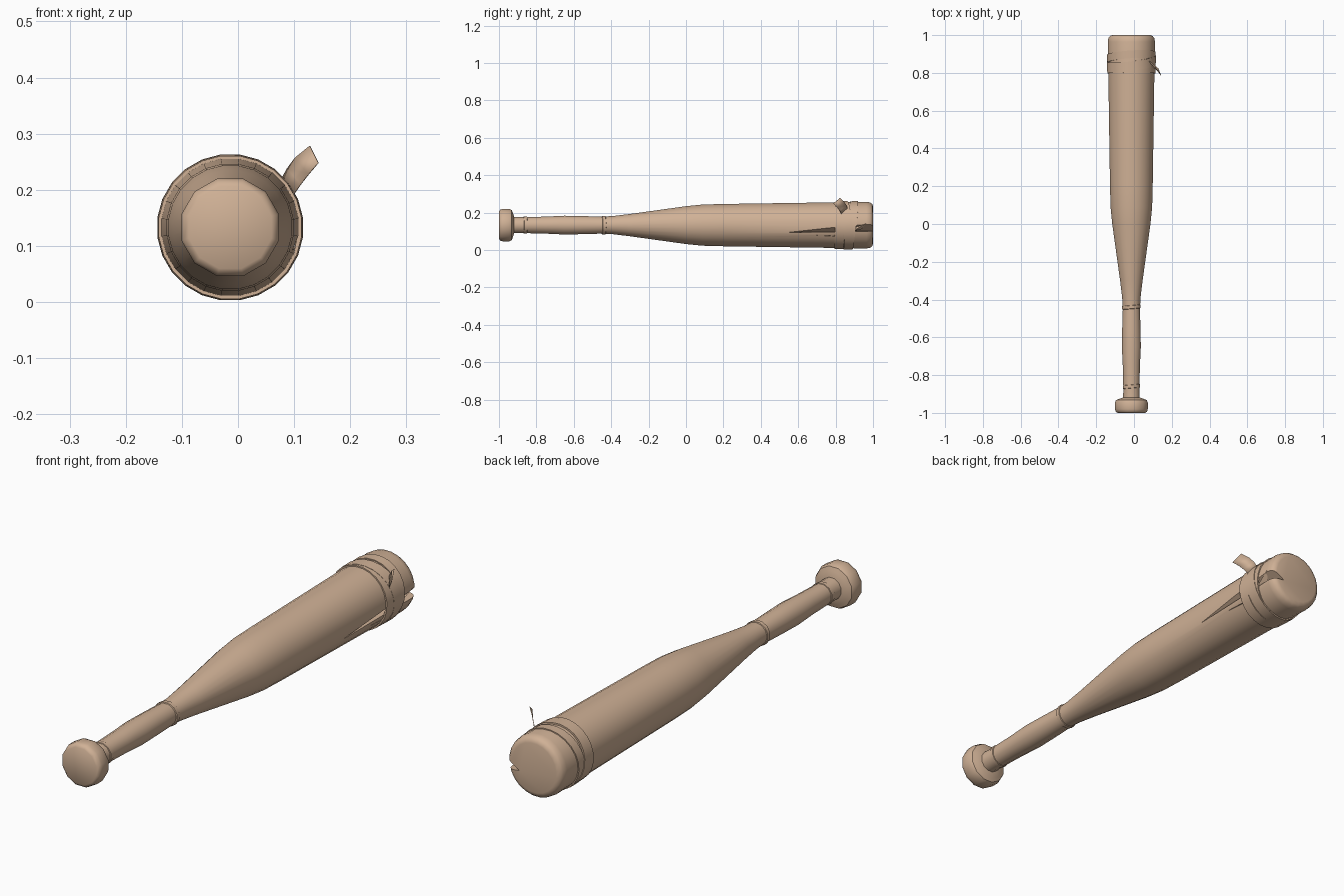
import bpy, bmesh, math

if "Cube" in bpy.data.objects:
    bpy.data.objects.remove(bpy.data.objects["Cube"])

CX, CZ = -0.014, 0.133          # long axis of the bat, parallel to y

wood = bpy.data.materials.new("tan wood")
wood.use_nodes = True
COLOUR = (0.63, 0.44, 0.305, 1)
wood.diffuse_color = COLOUR
bsdf = wood.node_tree.nodes["Principled BSDF"]
bsdf.inputs["Base Color"].default_value = COLOUR
bsdf.inputs["Roughness"].default_value = 0.8


def finish(name, bm, smooth=40):
    bmesh.ops.recalc_face_normals(bm, faces=bm.faces)
    me = bpy.data.meshes.new(name)
    bm.to_mesh(me)
    bm.free()
    me.materials.append(wood)
    ob = bpy.data.objects.new(name, me)
    bpy.context.collection.objects.link(ob)
    bpy.ops.object.select_all(action='DESELECT')
    ob.select_set(True)
    bpy.context.view_layer.objects.active = ob
    if smooth:
        bpy.ops.object.shade_smooth_by_angle(angle=math.radians(smooth))
    return ob


def lathe(name, profile, sides, closed=False, tilt=(0, 0)):
    """Spin (y, radius) points round the axis; tilt shears y along x and z."""
    bm = bmesh.new()
    rings = []
    for y, r in profile:
        ring = []
        for i in range(sides):
            a = 2 * math.pi * (i + 0.5) / sides
            c, s = math.cos(a), math.sin(a)
            ring.append(bm.verts.new((CX + r * c, y + tilt[0] * c + tilt[1] * s, CZ + r * s)))
        rings.append(ring)
    pairs = list(zip(rings, rings[1:]))
    if closed:
        pairs.append((rings[-1], rings[0]))
    else:
        bm.faces.new(rings[0])
        bm.faces.new(rings[-1])
    for a, b in pairs:
        for i in range(sides):
            j = (i + 1) % sides
            bm.faces.new((a[i], a[j], b[j], b[i]))
    return finish(name, bm)


# Knob and handle
lathe("knob", [(-1, 0.076), (-0.993, 0.086), (-0.98, 0.09), (-0.945, 0.09),
               (-0.932, 0.084), (-0.926, 0.068), (-0.918, 0.044)], 12)
lathe("handle", [(-0.93, 0.045), (-0.87, 0.044), (-0.75, 0.047), (-0.65, 0.052),
                 (-0.55, 0.050), (-0.42, 0.046)], 12)
for name, y, r in (("lower_grip_ring", -0.86, 0.047), ("upper_grip_ring", -0.44, 0.051)):
    lathe(name, [(y - 0.012, r - 0.008), (y - 0.008, r), (y + 0.008, r), (y + 0.012, r - 0.008)],
          12, tilt=(0.004, 0))

# Barrel with rounded end
barrel = lathe("barrel", [(-0.45, 0.046), (-0.39, 0.049), (-0.3, 0.060), (0.0, 0.102),
                          (0.09, 0.111), (0.2, 0.114), (0.8, 0.123), (0.965, 0.126),
                          (0.985, 0.122), (0.996, 0.113), (1.0, 0.100)], 24)


# Split in the end of the barrel: wedge cutters that taper to a point
def wedge(name, tip, end):
    bm = bmesh.new()
    t = bm.verts.new(tip)
    e = [bm.verts.new(p) for p in end]
    bm.faces.new(e)
    for i in range(3):
        bm.faces.new((t, e[i], e[(i + 1) % 3]))
    cutter = finish(name, bm, 0)
    cutter.hide_render = True
    cutter.hide_viewport = True
    cutter.display_type = 'WIRE'
    mod = barrel.modifiers.new(name, 'BOOLEAN')
    mod.operation = 'DIFFERENCE'
    mod.solver = 'EXACT'
    mod.object = cutter


wedge("split_cutter", (0.101, 0.5, 0.092),
      [(0.045, 1.05, 0.106), (0.25, 1.05, 0.088), (0.25, 1.05, 0.225)])
wedge("side_crack_cutter", (0.098, 0.63, 0.082),
      [(0.085, 0.81, 0.074), (0.13, 0.81, 0.060), (0.13, 0.81, 0.078)])


# Tape wound round the barrel end
def band(name, y0, y1, r, tilt):
    lathe(name, [(y0, r - 0.007), (y0, r), (y1, r + 0.001), (y1, r - 0.006)],
          24, closed=True, tilt=tilt)


band("tape_band_lower", 0.797, 0.845, 0.1285, (0.0, 0.004))
band("tape_band_middle", 0.825, 0.875, 0.1300, (0.016, -0.014))
band("tape_band_upper", 0.862, 0.903, 0.1285, (0.008, 0.016))

# Loose tape end, a thin curved strip
bm = bmesh.new()
strip = [((0.075, 0.865, 0.215), (0.098, 0.832, 0.190)),
         ((0.088, 0.858, 0.238), (0.112, 0.822, 0.210)),
         ((0.102, 0.846, 0.257), (0.126, 0.808, 0.228)),
         ((0.128, 0.824, 0.278), (0.143, 0.787, 0.248))]
rows = [[bm.verts.new(p) for p in row] for row in strip]
for a, b in zip(rows, rows[1:]):
    bm.faces.new((a[0], a[1], b[1], b[0]))
flap = finish("loose_tape_end", bm)
solid = flap.modifiers.new("thickness", 'SOLIDIFY')
solid.thickness = 0.002
solid.offset = 0

# Splinter standing in the split
bm = bmesh.new()
base = [bm.verts.new(p) for p in ((0.085, 0.90, 0.125), (0.103, 0.89, 0.100), (0.085, 0.94, 0.112))]
peak = bm.verts.new((0.112, 0.965, 0.143))
bm.faces.new(base)
for i in range(3):
    bm.faces.new((base[i], base[(i + 1) % 3], peak))
finish("splinter", bm, 0)
